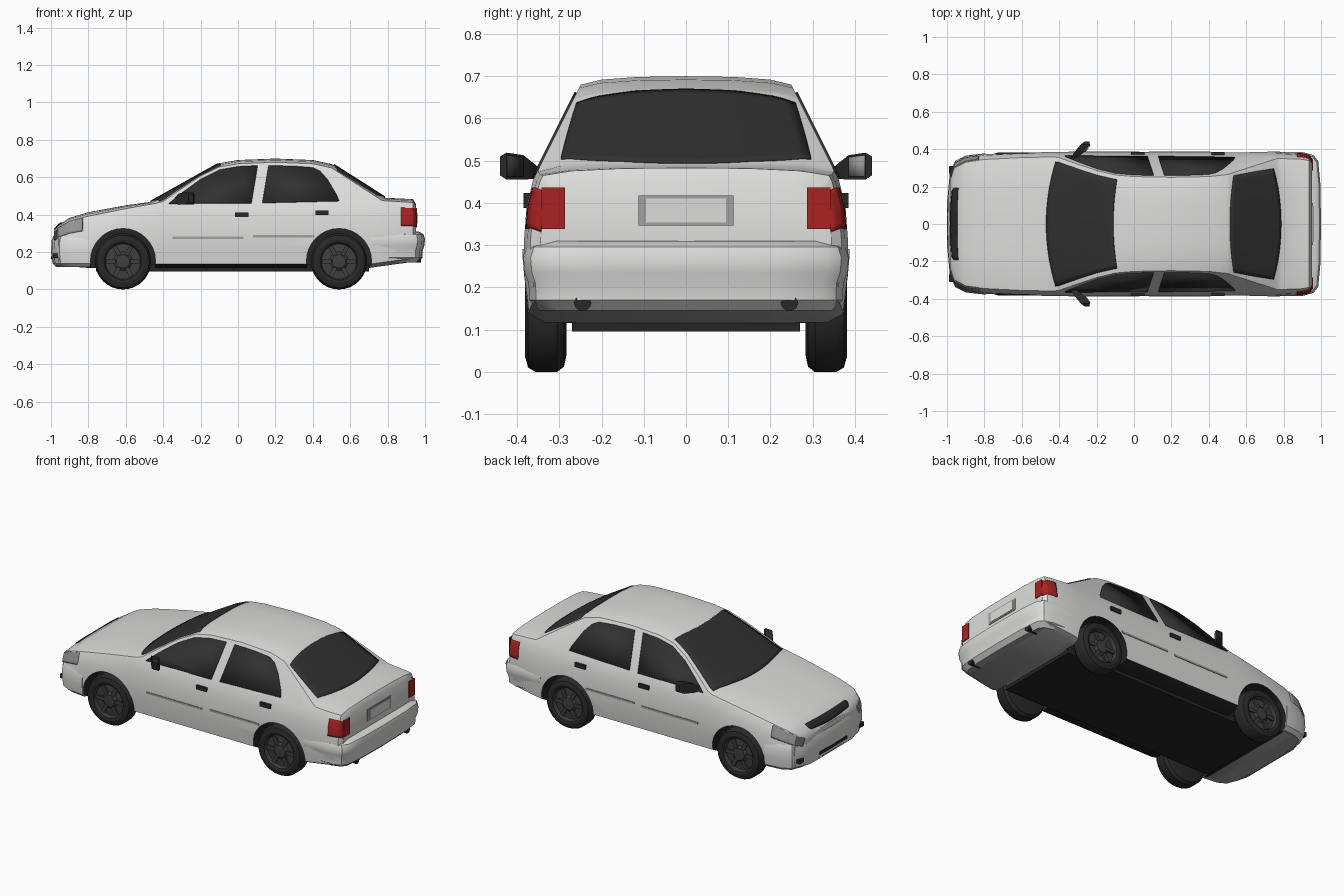
import bpy
import bmesh
from math import sin, cos, pi, radians, hypot

if "Cube" in bpy.data.objects:
    bpy.data.objects.remove(bpy.data.objects["Cube"])


def material(name, r, g, b):
    m = bpy.data.materials.new(name)
    m.use_nodes = True
    m.diffuse_color = (r, g, b, 1)
    m.node_tree.nodes["Principled BSDF"].inputs["Base Color"].default_value = (r, g, b, 1)
    return m


PAINT = material("white paint", .72, .72, .71)
GLASS = material("dark glass", .03, .03, .03)
RUBBER = material("black rubber", .022, .022, .022)
STEEL = material("dark steel", .05, .05, .05)
TRIM = material("grey trim", .36, .36, .36)
LENS = material("grey lens", .3, .3, .3)
RED = material("red lens", .4, .016, .016)
FLOOR = material("black underbody", .018, .018, .018)


def make(name, verts, faces, mats, smooth=True):
    mesh = bpy.data.meshes.new(name)
    mesh.from_pydata(verts, [], faces)
    bm = bmesh.new()
    bm.from_mesh(mesh)
    bmesh.ops.recalc_face_normals(bm, faces=bm.faces)
    bm.to_mesh(mesh)
    bm.free()
    obj = bpy.data.objects.new(name, mesh)
    bpy.context.collection.objects.link(obj)
    for m in mats:
        mesh.materials.append(m)
    if smooth:
        smooth_shade(obj)
    return obj


def smooth_shade(obj):
    bpy.ops.object.select_all(action='DESELECT')
    obj.select_set(True)
    bpy.context.view_layer.objects.active = obj
    bpy.ops.object.shade_smooth_by_angle(angle=radians(32))


def loft(name, rings, *mats):
    n = len(rings[0])
    verts = [p for ring in rings for p in ring]
    faces = [(k * n + i, k * n + (i + 1) % n, (k + 1) * n + (i + 1) % n, (k + 1) * n + i)
             for k in range(len(rings) - 1) for i in range(n)]
    faces += [list(range(n)), list(range(len(verts) - n, len(verts)))]
    return make(name, verts, faces, mats)


def plate(name, verts, faces, mat):
    obj = make(name, verts, faces, [mat])
    mod = obj.modifiers.new("thickness", 'SOLIDIFY')
    mod.thickness = .0095
    mod.offset = 0
    return obj


def box(name, loc, size, mat, turn=0):
    bpy.ops.mesh.primitive_cube_add(size=1, location=loc, rotation=(0, turn, 0))
    obj = bpy.context.object
    obj.name = name
    obj.scale = size
    obj.data.materials.append(mat)
    return obj


def circle(x, z, r, y, n=32):
    return [(x + r * cos(2 * pi * i / n), y, z + r * sin(2 * pi * i / n)) for i in range(n)]


def lerp(table, x):
    for (a, p), (b, q) in zip(table, table[1:]):
        if x <= b:
            return p + (q - p) * max(0, (x - a) / (b - a))
    return table[-1][1]


# Body outlines along x: half width, underside, belt line, roof edge and centre line
WIDTH = [(-.985, .25), (-.96, .325), (-.9, .357), (-.8, .373), (-.6, .383), (-.43, .384),
         (.75, .384), (.9, .376), (.935, .368), (.952, .345)]
BASE = [(-.985, .13), (-.8, .115), (.7, .115), (.952, .15)]
BELT = [(-.985, .29), (-.96, .325), (-.9, .355), (-.8, .38), (-.6, .42), (-.43, .455),
        (.75, .455), (.935, .45), (.952, .435)]
EDGE = [(-.985, .295), (-.96, .332), (-.9, .365), (-.8, .392), (-.6, .432), (-.43, .462),
        (-.4, .47), (-.3, .54), (-.2, .607), (-.1, .655), (0, .672), (.2, .68), (.4, .672),
        (.5, .65), (.77, .475), (.935, .465), (.952, .44)]
CREST = [(-.985, .315), (-.96, .345), (-.9, .383), (-.8, .413), (-.6, .45), (-.47, .468),
         (-.1, .675), (0, .692), (.2, .7), (.4, .692), (.51, .668), (.79, .49),
         (.935, .483), (.952, .455)]


def section(x):
    w, lo, belt, edge, top = (lerp(t, x) for t in (WIDTH, BASE, BELT, EDGE, CREST))
    rise, ye = belt - lo, w - .022 - .5 * (edge - belt)
    return [(0, lo), (w - .05, lo), (w - .012, lo + .02), (w, lo + .35 * rise),
            (w, lo + .55 * rise), (w - .006, lo + .8 * rise), (w - .022, belt), (ye, edge),
            (.8 * ye, edge + .6 * (top - edge)), (.45 * ye, edge + .92 * (top - edge)), (0, top)]


def surf(x, s, side=1):
    pts = section(x)
    i = min(int(s), len(pts) - 2)
    (y, z), (v, w) = pts[i], pts[i + 1]
    f = s - i
    return (x, side * (y + (v - y) * f), z + (w - z) * f)


def patch(name, rows, mat):
    n = len(rows[0])
    faces = [(k * n + i, k * n + i + 1, (k + 1) * n + i + 1, (k + 1) * n + i)
             for k in range(len(rows) - 1) for i in range(n - 1)]
    return plate(name, [p for r in rows for p in r], faces, mat)


def top_patch(name, x0, bend0, x1, bend1, t0, t1, mat, rows=16, cols=20):
    grid = []
    for k in range(rows + 1):
        f, row = k / rows, []
        for c in range(cols + 1):
            u = 2 * c / cols - 1
            x = (x0 + bend0 * u * u) * (1 - f) + (x1 + bend1 * u * u) * f
            t = u * (t0 + (t1 - t0) * f)
            s = lerp([(0, 10), (.45, 9), (.8, 8), (1, 7)], abs(t))
            row.append(surf(x, s, 1 if t > 0 else -1))
        grid.append(row)
    return patch(name, grid, mat)


def side_patch(name, x0, x1, s0, s1, side, mat, n=8):
    return patch(name, [[surf(x0 + (x1 - x0) * k / n, s0 + (s1 - s0) * c / n, side)
                         for c in range(n + 1)] for k in range(n + 1)], mat)


# Body shell
stations = sorted({x for t in (WIDTH, BASE, BELT, EDGE, CREST) for x, v in t})
rings = []
for x in stations:
    half = section(x)
    rings.append([(x, y, z) for y, z in half] + [(x, -y, z) for y, z in half[-2:0:-1]])
body = loft("body", rings, PAINT, TRIM, FLOOR)

# Wheel arches cut into the shell
AXLES = {"front": -.615, "rear": .54}
HUB, ARCH = .152, .174
for x in AXLES.values():
    for side in (1, -1):
        cutter = loft("arch_cutter", [circle(x, HUB, ARCH, side * y) for y in (.26, .5)], FLOOR)
        cutter.hide_render = True
        mod = body.modifiers.new("arch", 'BOOLEAN')
        mod.operation, mod.solver, mod.object = 'DIFFERENCE', 'EXACT', cutter
        bpy.context.view_layer.objects.active = body
        bpy.ops.object.modifier_apply(modifier=mod.name)
        bpy.data.objects.remove(cutter)
for p in body.data.polygons:
    pts = [body.data.vertices[i].co for i in p.vertices]
    p.material_index = 0
    if p.normal.z < -.7 and p.center.z < .2:
        p.material_index = 2 if -.8 < p.center.x < .71 else 1
    if any(all(hypot(v.x - x, v.z - HUB) < ARCH + .002 for v in pts) for x in AXLES.values()):
        p.material_index = 2
smooth_shade(body)
box("underbody", (-.03, 0, .115), (1.46, .54, .04), FLOOR)


# Bumpers: plan outline stacked in layers of (height, inset)
def bumper(name, plan, layers):
    x0, x1 = plan[0][0], plan[-1][0]
    full = plan + [(x, -y) for x, y in plan[-2::-1]]
    rings = [[(x - d * (x - x0) / abs(x1 - x0), y * (1 - d / .385), z) for x, y in full]
             for z, d in layers]
    obj = loft(name, rings, PAINT, TRIM)
    for p in obj.data.polygons:
        p.material_index = int(p.normal.z < -.8)


bumper("front_bumper", [(-.79, .378), (-.9, .366), (-.955, .338), (-.985, .27), (-.996, .15), (-1, 0)],
       [(.12, .03), (.14, .008), (.2, 0), (.26, .003), (.285, .012), (.295, .03)])
bumper("rear_bumper", [(.715, .387), (.9, .385), (.96, .368), (.985, .335), (.996, .22), (1, 0)],
       [(.145, .04), (.17, .014), (.21, .012), (.235, .003), (.27, 0), (.295, .008), (.31, .035)])
box("bumper_intake", (-.9955, 0, .17), (.01, .26, .016), RUBBER)

# Front and rear glass, grille
top_patch("windscreen", -.468, .05, -.11, .02, .93, .91, GLASS)
top_patch("rear_window", .512, .02, .785, -.04, .94, .86, GLASS)
top_patch("grille", -.981, .01, -.945, .006, .66, .62, RUBBER, rows=4)

# Rear plate and its frame
box("plate_frame", (.953, 0, .382), (.006, .225, .072), TRIM)
box("number_plate", (.9555, 0, .382), (.006, .19, .056), PAINT)

FRONT_PANE = [(-.37, .458), (-.3, .515), (-.2, .588), (-.1, .638), (0, .656), (.105, .661), (.072, .46)]
REAR_PANE = [(.13, .462), (.163, .661), (.3, .658), (.4, .65), (.44, .63), (.48, .585), (.53, .5), (.54, .472)]
TYRE = [(.005, .285), (.11, .283), (.138, .289), (.15, .305), (.15, .357), (.14, .374), (.115, .381),
        (.1, .376), (.094, .352), (.05, .356), (.036, .368), (.005, .37)]
MIRROR = [(.35, -.34, -.31, .458, .485), (.385, -.318, -.265, .455, .513),
          (.425, -.285, -.236, .455, .519), (.44, -.265, -.238, .465, .51)]

for side, tag in ((1, "left"), (-1, "right")):
    # Side glass lies on the sloped cabin sides
    for name, pane in (("front", FRONT_PANE), ("rear", REAR_PANE)):
        pts = [(x, side * (.3625 - .5 * (z - .455)), z) for x, z in pane]
        plate(f"{tag}_{name}_door_glass", pts, [list(range(len(pts)))], GLASS)

    # Lamps
    side_patch(f"{tag}_headlight", -.977, -.83, 4.85, 6.5, side, LENS)
    side_patch(f"{tag}_tail_light_side", .872, .952, 4.35, 5.75, side, RED)
    box(f"{tag}_tail_light_rear", (.953, side * .314, .387), (.009, .056, .098), RED)
    box(f"{tag}_fog_light", (-.973, side * .29, .18), (.03, .04, .024), RUBBER)

    # Door handles and side mouldings
    for name, x, z in (("front", .02, .4), ("rear", .45, .411)):
        box(f"{tag}_{name}_handle", (x, side * .376, z), (.07, .018, .024), RUBBER)
    for name, x, z, length in (("front", -.16, .277, .38), ("rear", .245, .285, .33)):
        box(f"{tag}_{name}_moulding", (x, side * .383, z), (length, .009, .012), TRIM)

    # Door mirror
    loft(f"{tag}_mirror", [[(a, side * y, lo), (b, side * y, lo), (b, side * y, hi), (a, side * y, hi)]
                           for y, a, b, lo, hi in MIRROR], RUBBER)
    plate(f"{tag}_mirror_glass", [(-.262, side * .388, .462), (-.236, side * .424, .462),
                                  (-.236, side * .424, .513), (-.262, side * .388, .508)],
          [(0, 1, 2, 3)], LENS if side > 0 else GLASS)

    # Exhaust tip
    loft(f"{tag}_exhaust", [[(x, side * .245 + .02 * cos(i * pi / 5), .163 + .02 * sin(i * pi / 5))
                             for i in range(10)] for x in (.85, .978)], RUBBER)

    # Wheels with six short spokes
    for name, x in AXLES.items():
        wheel = loft(f"{tag}_{name}_wheel", [circle(x, .15, r, side * y) for r, y in TYRE], RUBBER, STEEL)
        for p in wheel.data.polygons:
            reach = max(hypot(wheel.data.vertices[i].co.x - x, wheel.data.vertices[i].co.z - .15)
                        for i in p.vertices)
            p.material_index = int(reach < .101 and abs(p.center.y) > .34)
        for k in range(6):
            a = k * pi / 3
            box(f"{tag}_{name}_spoke", (x + .064 * cos(a), side * .358, .15 + .064 * sin(a)),
                (.056, .014, .022), STEEL, -a)
